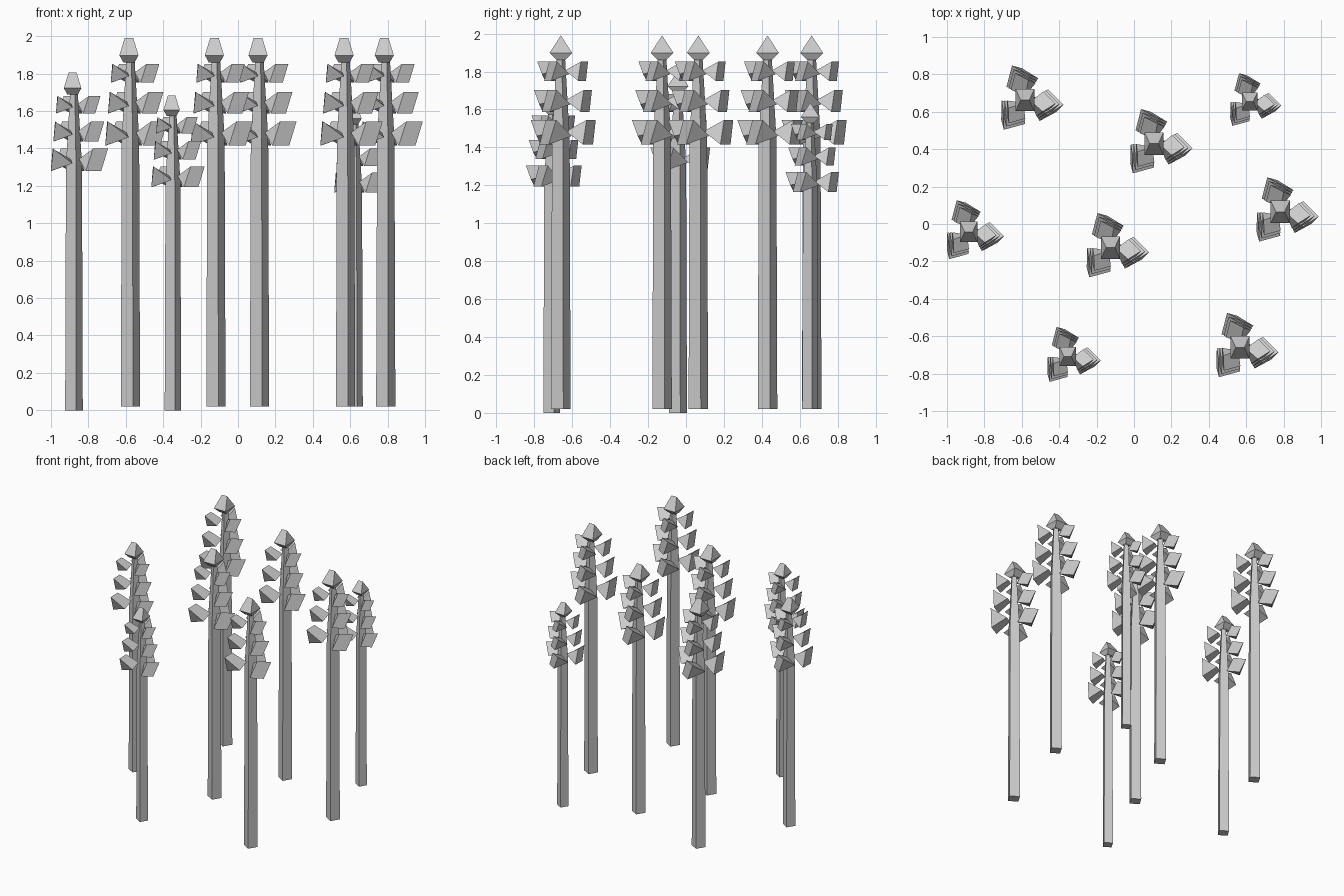
import bpy, bmesh, math
from mathutils import Vector, Matrix

cube = bpy.data.objects.get("Cube")
if cube:
    bpy.data.objects.remove(cube, do_unlink=True)

grey = bpy.data.materials.new("plain_grey")
grey.use_nodes = True
grey.diffuse_color = (0.6, 0.6, 0.6, 1)
grey.node_tree.nodes["Principled BSDF"].inputs["Base Color"].default_value = (0.6, 0.6, 0.6, 1)


def make_object(name, bm, place):
    bmesh.ops.recalc_face_normals(bm, faces=bm.faces)
    mesh = bpy.data.meshes.new(name)
    bm.to_mesh(mesh)
    bm.free()
    mesh.materials.append(grey)
    obj = bpy.data.objects.new(name, mesh)
    obj.matrix_world = place
    bpy.context.collection.objects.link(obj)


def loft(bm, rings):
    """Skin a stack of equal point rings and cap both ends."""
    loops = [[bm.verts.new(p) for p in ring] for ring in rings]
    for low, high in zip(loops, loops[1:]):
        n = len(low)
        for i in range(n):
            j = (i + 1) % n
            bm.faces.new((low[i], low[j], high[j], high[i]))
    bm.faces.new(loops[0][::-1])
    bm.faces.new(loops[-1])


# Four-sided trunk, straight then tapering inside the crown
def trunk(place):
    turn = math.radians(14)
    rings = []
    for radius, z in ((0.053, 0), (0.048, 1.43), (0.022, 1.87)):
        rings.append([(radius * math.cos(turn + k * math.pi / 2),
                       radius * math.sin(turn + k * math.pi / 2), z) for k in range(4)])
    bm = bmesh.new()
    loft(bm, rings)
    make_object("trunk", bm, place)


# Wedge-shaped bud on top, ending in a short ridge
def top_bud(place):
    bm = bmesh.new()
    rings = []
    for hx, hy, z in ((0.03, 0.022, 1.84), (0.051, 0.06, 1.878)):
        rings.append([(-0.008 + sx * hx, sy * hy, z)
                      for sx, sy in ((-1, -1), (1, -1), (1, 1), (-1, 1))])
    loops = [[bm.verts.new(p) for p in ring] for ring in rings]
    low, mid = loops
    a, b = [bm.verts.new((-0.008 + s * 0.023, 0, 1.97)) for s in (-1, 1)]
    bm.faces.new(low[::-1])
    for i in range(4):
        j = (i + 1) % 4
        bm.faces.new((low[i], low[j], mid[j], mid[i]))
    bm.faces.new((mid[0], mid[1], b, a))
    bm.faces.new((mid[2], mid[3], a, b))
    bm.faces.new((mid[1], mid[2], b))
    bm.faces.new((mid[3], mid[0], a))
    make_object("top_bud", bm, place)


# One foliage wedge: slanted outer panel narrowing to an inner ridge
PANEL = [(0.128, -0.048, 0.065), (0.198, 0.027, 0.065),
         (0.17, -0.021, -0.065), (0.096, -0.091, -0.065)]
RIDGE = [(0.03, 0.0, 0.005), (0.096, 0.085, -0.02)]


def leaf_tier(place, height, size):
    bm = bmesh.new()
    for k in range(3):
        spin = Matrix.Rotation(math.radians(-15 + 120 * k), 3, 'Z')
        pts = [bm.verts.new(spin @ (Vector(p) * size) + Vector((0, 0, height)))
               for p in PANEL + RIDGE]
        top_in, top_out, low_out, low_in, inner, side = pts
        bm.faces.new((top_in, top_out, low_out, low_in))
        bm.faces.new((top_in, inner, side, top_out))
        bm.faces.new((low_in, low_out, side, inner))
        bm.faces.new((top_out, side, low_out))
        bm.faces.new((top_in, low_in, inner))
    make_object("leaf_tier", bm, place)


# The grove: x, y, base height, size
TREES = [
    (-0.575, 0.663, 0.02, 1), (-0.118, -0.126, 0.02, 1), (0.115, 0.43, 0.02, 1),
    (0.575, -0.66, 0.02, 1), (0.79, 0.065, 0.02, 1),
    (-0.877, -0.042, 0, 0.917), (-0.348, -0.708, 0, 0.855), (0.625, 0.655, 0.02, 0.82),
]
for x, y, base, size in TREES:
    place = Matrix.Translation((x, y, base)) @ Matrix.Scale(size, 4)
    trunk(place)
    top_bud(place)
    for height, spread in ((1.46, 1), (1.625, 0.89), (1.782, 0.78)):
        leaf_tier(place, height, spread)
